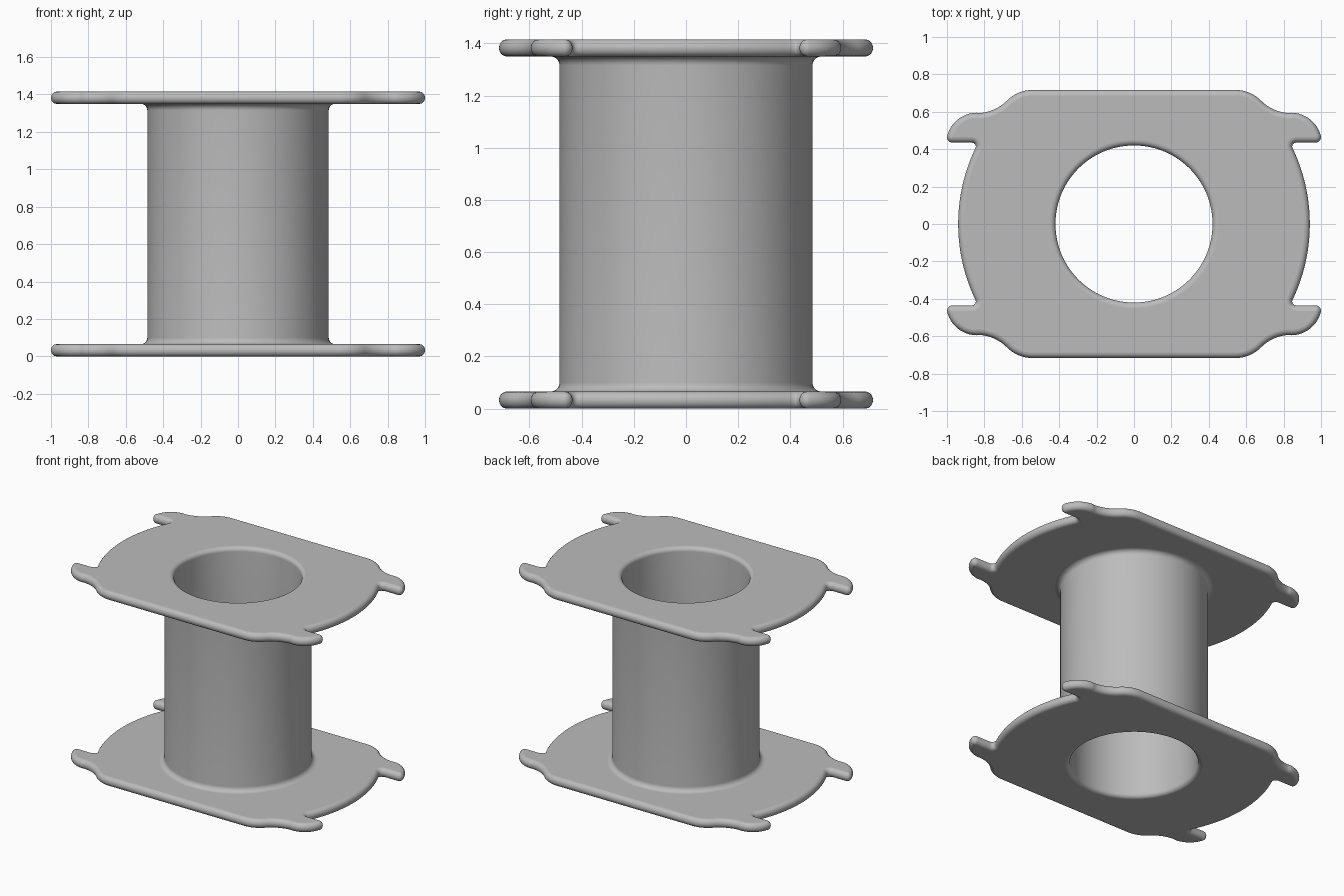
import bpy, bmesh, math
from mathutils import Vector

HEIGHT, THICK = 1.415, 0.065      # overall height, flange thickness
BORE, WALL = 0.42, 0.485          # inner and outer tube radius
RIM, FILLET = 0.03, 0.035         # rounding at the bore and at the tube foot
EDGE = 0.029                      # depth of the rounded flange edge
SEGS = 96

old = bpy.data.objects.get("Cube")
if old:
    bpy.data.objects.remove(old, do_unlink=True)

grey = bpy.data.materials.new("plain grey")
grey.use_nodes = True
grey.diffuse_color = (0.5, 0.5, 0.5, 1)
grey.node_tree.nodes["Principled BSDF"].inputs["Base Color"].default_value = grey.diffuse_color


def arc(cx, cy, r, start, end, n):
    angles = [math.radians(start + (end - start) * i / n) for i in range(n + 1)]
    return [Vector((cx + r * math.cos(a), cy + r * math.sin(a))) for a in angles]


def circle(bm, r, z):
    return [bm.verts.new((r * math.cos(math.tau * i / SEGS), r * math.sin(math.tau * i / SEGS), z))
            for i in range(SEGS)]


def skin(bm, rings, closed=False):
    """Smooth quads between successive rings."""
    pairs = list(zip(rings, rings[1:])) + ([(rings[-1], rings[0])] if closed else [])
    for a, b in pairs:
        for i in range(len(a)):
            j = (i + 1) % len(a)
            bm.faces.new((a[i], a[j], b[j], b[i])).smooth = True


def loop_edges(bm, ring):
    return [bm.edges.get((a, b)) or bm.edges.new((a, b)) for a, b in zip(ring, ring[1:] + ring[:1])]


def finish(bm, name):
    mesh = bpy.data.meshes.new(name)
    bm.to_mesh(mesh)
    bm.free()
    mesh.materials.append(grey)
    obj = bpy.data.objects.new(name, mesh)
    bpy.context.collection.objects.link(obj)


def flange_outline():
    """One quarter: bowed side, notch, hooked ear, shoulder; then mirrored."""
    side_r, notch_r = 0.94, 0.02
    notch_y = 0.435 - notch_r
    notch_x = math.sqrt((side_r + notch_r) ** 2 - notch_y ** 2)
    meet = math.degrees(math.atan2(notch_y, notch_x))
    quarter = arc(0, 0, side_r, 0, meet, 14)
    quarter += arc(notch_x, notch_y, notch_r, 180 + meet, 90, 6)[1:]
    quarter += arc(0.97, 0.465, 0.03, -90, 15, 8)
    quarter += arc(0.839, 0.43, 0.165, 15, 90, 14)[1:]
    quarter += arc(0.838, 0.815, 0.222, 269, 225, 8)
    quarter += arc(0.54, 0.517, 0.2, 45, 90, 8)[1:]
    half = quarter + [Vector((-p.x, p.y)) for p in reversed(quarter)]
    return half + [Vector((p.x, -p.y)) for p in reversed(half[1:-1])]


def inset(points, d):
    result = []
    for i, p in enumerate(points):
        a = (p - points[i - 1]).normalized()
        b = (points[(i + 1) % len(points)] - p).normalized()
        n = Vector((-a.y - b.y, a.x + b.x)).normalized()
        result.append(p + n * d / max(n.dot(Vector((-a.y, a.x))), 0.5))
    return result


def flange(name, base, outer_is_top):
    bm = bmesh.new()
    outline = flange_outline()
    # Rounded edge from underside to top
    rings = []
    for i in range(11):
        t = math.pi * (i / 10 - 0.5)
        z = base + THICK / 2 * (1 + math.sin(t))
        rings.append([bm.verts.new((p.x, p.y, z)) for p in inset(outline, EDGE * (1 - math.cos(t)))])
    skin(bm, rings)
    # Flat faces with round openings for the tube
    for ring, z, top in ((rings[0], base, False), (rings[-1], base + THICK, True)):
        r = BORE + RIM if top == outer_is_top else WALL + FILLET
        edges = loop_edges(bm, ring) + loop_edges(bm, circle(bm, r, z))
        made = bmesh.ops.triangle_fill(bm, edges=edges, use_beauty=True,
                                       normal=(0, 0, 1 if top else -1))
        for f in made["geom"]:
            if isinstance(f, bmesh.types.BMFace):
                f.smooth = False
                if (f.normal.z > 0) != top:
                    f.normal_flip()
    finish(bm, name)


def core_tube():
    bm = bmesh.new()
    # Lower half of the wall section: foot fillet on the outside, rounded rim in the bore
    foot = [(p.x, p.y) for p in arc(WALL + FILLET, THICK + FILLET, FILLET, 270, 180, 8)]
    rim = [(p.x, p.y) for p in arc(BORE + RIM, RIM, RIM, 180, 270, 8)]

    def flip(section):
        return [(r, HEIGHT - z) for r, z in reversed(section)]

    for section in (foot + flip(foot), flip(rim) + rim):
        skin(bm, [circle(bm, r, z) for r, z in section])
    for f in bm.faces:
        f.normal_update()
        c = f.calc_center_median()
        outward = f.normal.x * c.x + f.normal.y * c.y > 0
        if outward != (c.xy.length > (BORE + WALL) / 2):
            f.normal_flip()
    finish(bm, "core_tube")


flange("lower_flange", 0, False)
flange("upper_flange", HEIGHT - THICK, True)
core_tube()
